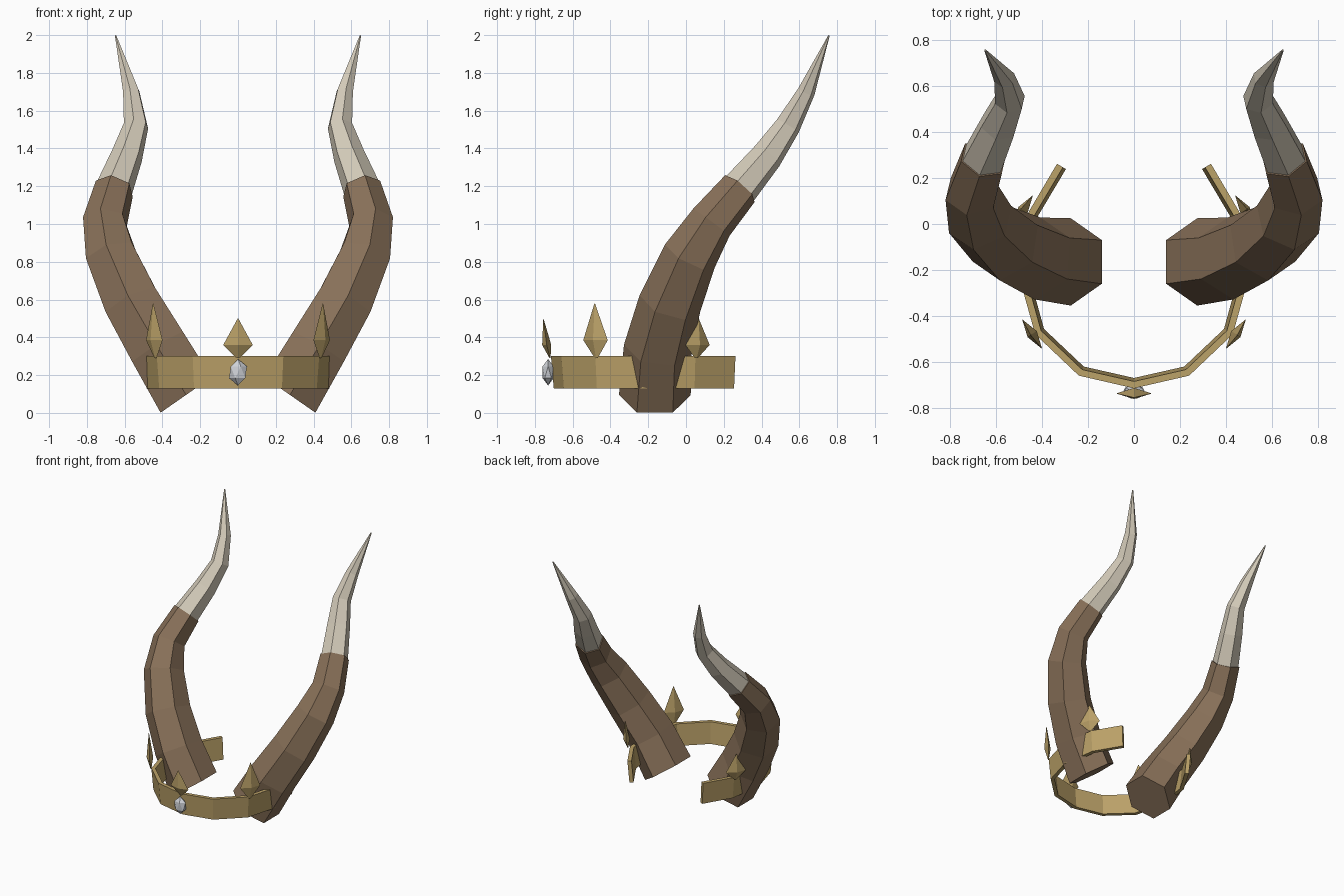
import bpy, bmesh, math
from mathutils import Vector

if "Cube" in bpy.data.objects:
    bpy.data.objects.remove(bpy.data.objects["Cube"])


def material(name, rgb):
    m = bpy.data.materials.new(name)
    m.diffuse_color = (*rgb, 1)
    m.use_nodes = True
    m.node_tree.nodes["Principled BSDF"].inputs["Base Color"].default_value = m.diffuse_color
    return m


BROWN = material("horn brown", (0.25, 0.165, 0.1))
IVORY = material("tip ivory", (0.66, 0.60, 0.49))
GOLD = material("band gold", (0.50, 0.36, 0.14))
SILVER = material("gem silver", (0.62, 0.64, 0.68))


def make(name, bm, mat):
    bmesh.ops.recalc_face_normals(bm, faces=bm.faces)
    me = bpy.data.meshes.new(name)
    bm.to_mesh(me)
    bm.free()
    me.materials.append(mat)
    ob = bpy.data.objects.new(name, me)
    bpy.context.collection.objects.link(ob)
    return ob


def loft(bm, rings):
    """Skin a list of equal-sized vertex rings and cap both ends."""
    rings = [[bm.verts.new(p) for p in r] for r in rings]
    n = len(rings[0])
    for a, b in zip(rings, rings[1:]):
        for i in range(n):
            j = (i + 1) % n
            bm.faces.new((a[i], a[j], b[j], b[i]))
    bm.faces.new(rings[0][::-1])
    bm.faces.new(rings[-1])


def horn_rings(path, side):
    """Hexagonal rings carried along the path without twisting."""
    pts = [Vector(p[:3]) for p in path]
    u, out = Vector((0, 1, 0)), []
    for i, p in enumerate(pts):
        if i == 0:
            t = Vector((0.57, 0, 0.82))
        else:
            t = (p - pts[i - 1]).normalized()
            if i < len(pts) - 1:
                t = (t + (pts[i + 1] - p).normalized()).normalized()
        u = (u - t * u.dot(t)).normalized()
        v = t.cross(u)
        ring = []
        for k in range(6):
            a = k * math.pi / 3
            q = p + (u * math.cos(a) + v * math.sin(a)) * path[i][3]
            ring.append((q.x * side, q.y, q.z))
        out.append(ring)
    return out


# Centre line of one horn: x, y, z, radius
HORN = [(0.275, -0.165, 0.095, 0.19), (0.42, -0.15, 0.34, 0.18),
        (0.56, -0.085, 0.58, 0.168), (0.67, 0.02, 0.83, 0.148),
        (0.705, 0.135, 1.01, 0.122), (0.655, 0.285, 1.187, 0.107),
        (0.588, 0.43, 1.36, 0.085), (0.54, 0.54, 1.52, 0.068),
        (0.565, 0.637, 1.70, 0.047), (0.648, 0.757, 1.998, 0.004)]
BASE = 6

# Horns with separate pale tips
for side, label in ((1, "right"), (-1, "left")):
    rings = horn_rings(HORN, side)
    bm = bmesh.new()
    loft(bm, rings[:BASE])
    make(label + "_horn", bm, BROWN)
    bm = bmesh.new()
    c = Vector((HORN[5][0] * side, *HORN[5][1:3]))
    start = [c + (Vector(p) - c) * 0.93 for p in rings[BASE - 1]]
    loft(bm, [start] + rings[BASE:])
    make(label + "_horn_tip", bm, IVORY)

# Open headband, slightly flared towards the top
half = [(0.24, -0.66), (0.43, -0.48), (0.50, -0.23), (0.46, 0.05), (0.335, 0.262)]
outline = [(-x, y) for x, y in half[::-1]] + [(0, -0.715)] + half
MID = Vector((0, -0.2))
sections = []
for i, p in enumerate(outline):
    p = Vector(p)
    a = Vector(outline[max(i - 1, 0)])
    b = Vector(outline[min(i + 1, len(outline) - 1)])
    d = (b - a).normalized()
    n = Vector((-d.y, d.x))          # points inward
    sections.append([(*(p + n * o), z) for o, z in
                     ((0, 0.30), (0.03, 0.30), (0.045, 0.13), (0.015, 0.13))])
bm = bmesh.new()
loft(bm, sections)
make("headband", bm, GOLD)


def spike(name, x, y, angle, top, waist, width=0.078, depth=0.024, lean=0.0):
    """Four-sided spike standing on the band, wide along the band."""
    tx, ty = math.cos(angle), math.sin(angle)
    nx, ny = ty, -tx                  # outward
    rings = []
    for z, s, l in ((0.29, 0.12, 0), (waist, 1, 0.5), (top, 0.02, 1)):
        cx, cy = x + nx * lean * l, y + ny * lean * l
        w, d = width * s, depth * s
        rings.append([(cx + tx * w, cy + ty * w, z), (cx + nx * d, cy + ny * d, z),
                      (cx - tx * w, cy - ty * w, z), (cx - nx * d, cy - ny * d, z)])
    bm = bmesh.new()
    loft(bm, rings)
    make(name, bm, GOLD)


# Band spikes: one in front, a tall and a short one on each side
spike("front_spike", 0, -0.72, 0, 0.50, 0.36, lean=0.035)
for s, label in ((1, "right"), (-1, "left")):
    a = math.radians(56)
    spike(label + "_tall_spike", 0.437 * s, -0.475, a * s, 0.58, 0.385, lean=0.015)
    b = math.radians(124)
    spike(label + "_short_spike", 0.475 * s, 0.055, b * s, 0.50, 0.36, lean=0.02)

# Faceted gem on the front of the band
bm = bmesh.new()
bmesh.ops.create_icosphere(bm, subdivisions=1, radius=1)
bmesh.ops.scale(bm, vec=(0.053, 0.034, 0.07), verts=bm.verts)
bmesh.ops.translate(bm, vec=(0, -0.73, 0.215), verts=bm.verts)
make("front_gem", bm, SILVER)
